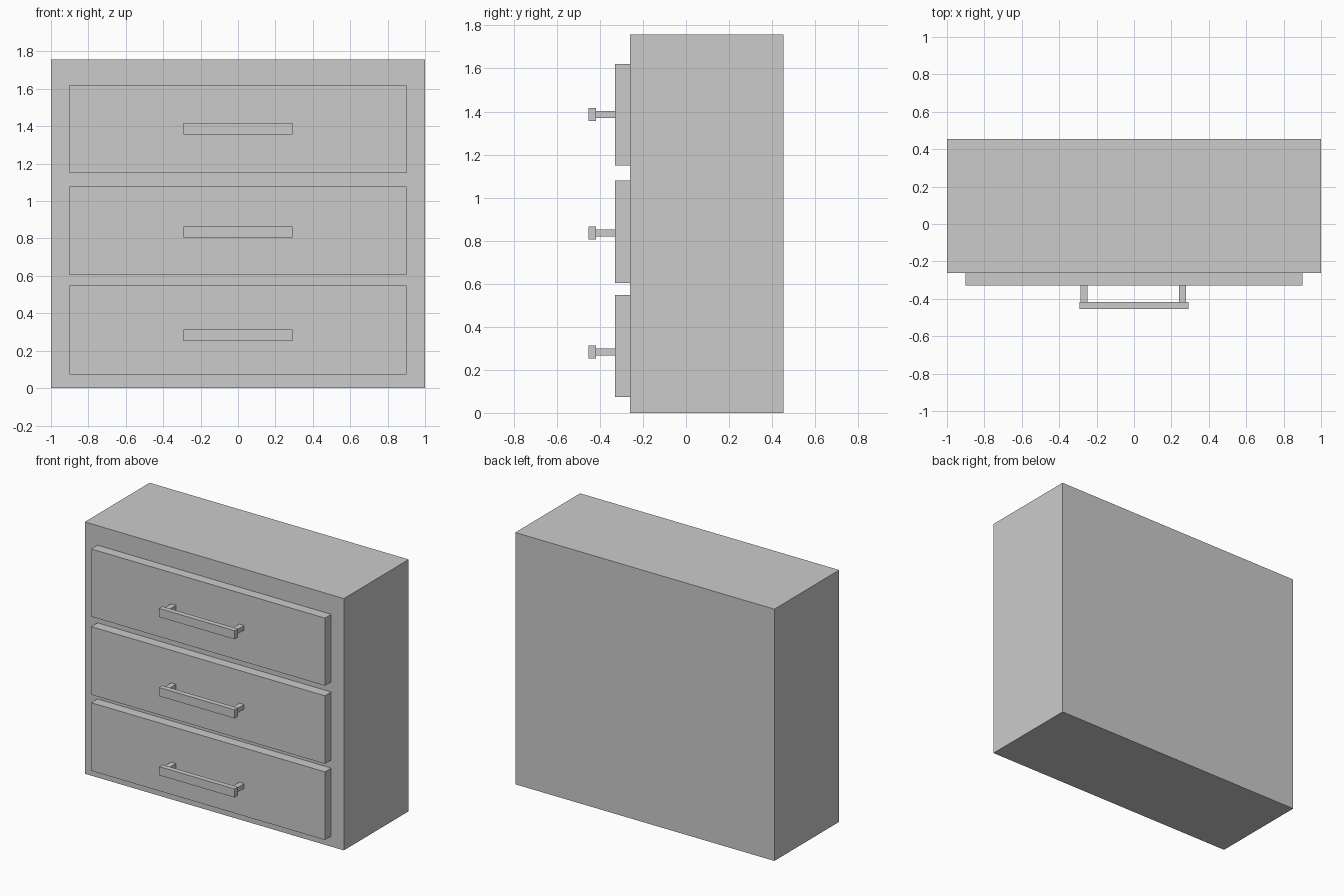
import bpy

if "Cube" in bpy.data.objects:
    bpy.data.objects.remove(bpy.data.objects["Cube"])


def box(name, x, y, z):
    """Axis-aligned box from (min, max) ranges."""
    bpy.ops.mesh.primitive_cube_add(size=1, location=[sum(r) / 2 for r in (x, y, z)])
    obj = bpy.context.object
    obj.name = name
    obj.scale = [r[1] - r[0] for r in (x, y, z)]
    bpy.ops.object.transform_apply(location=False, rotation=False, scale=True)
    return obj


# Cabinet body
box("cabinet_body", (-1, 1), (-0.261, 0.454), (0, 1.757))

# Drawers: label, bottom, top, handle centre height
drawers = [
    ("bottom", 0.073, 0.548, 0.283),
    ("middle", 0.604, 1.079, 0.835),
    ("top", 1.149, 1.621, 1.387),
]
for label, low, high, mid in drawers:
    box(f"{label}_drawer_front", (-0.902, 0.902), (-0.33, -0.261), (low, high))
    # Bar handle on two posts
    box(f"{label}_handle_bar", (-0.292, 0.292), (-0.454, -0.418), (mid - 0.03, mid + 0.03))
    for side, x in (("left", -0.267), ("right", 0.26)):
        box(f"{label}_handle_post_{side}", (x - 0.019, x + 0.019),
            (-0.418, -0.33), (mid - 0.016, mid + 0.016))
